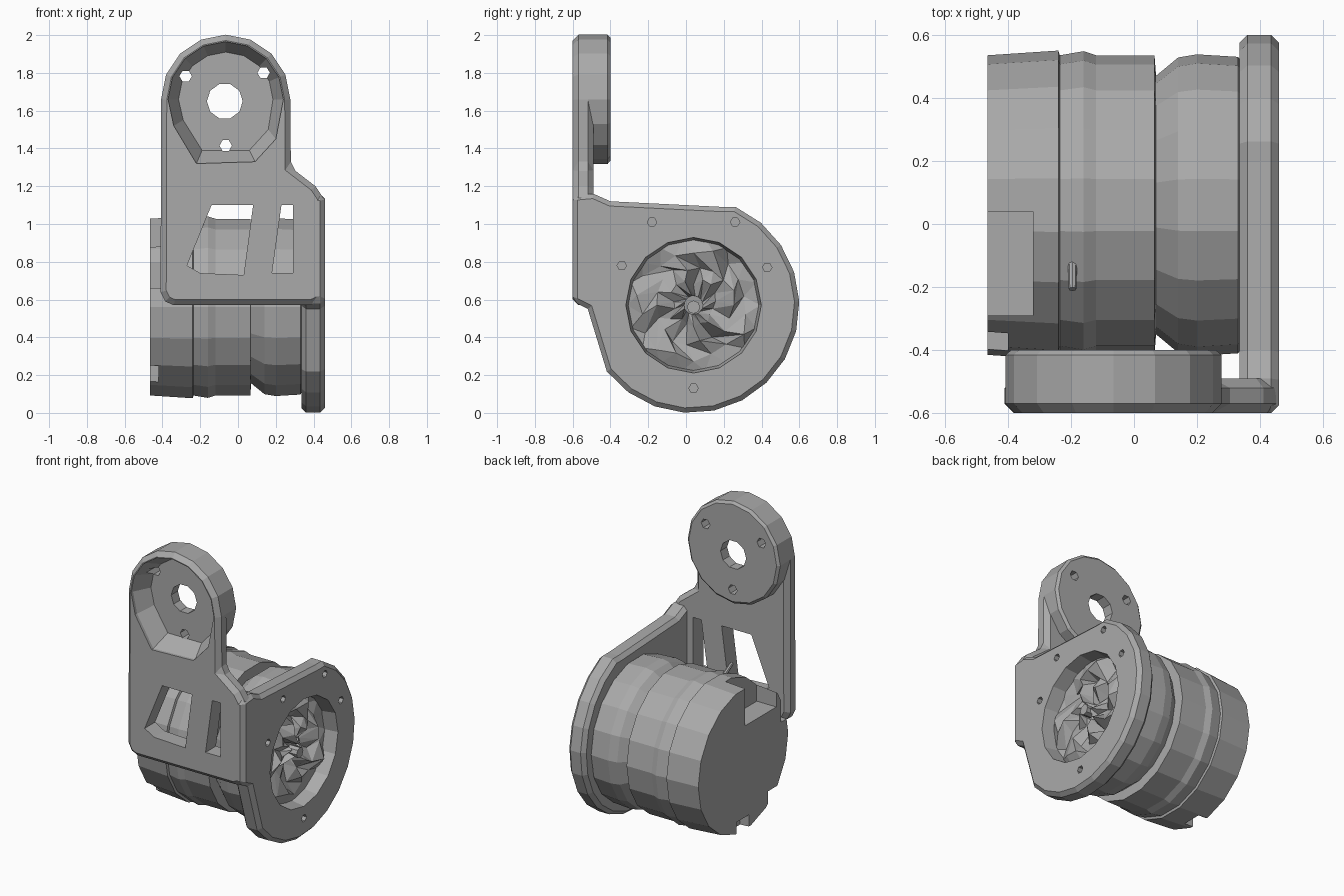
import bpy, bmesh, random
from math import sin, cos, pi, radians
from mathutils import Matrix

random.seed(4)
cube = bpy.data.objects.get("Cube")
if cube:
    bpy.data.objects.remove(cube)

grey = bpy.data.materials.new("mid_grey")
grey.use_nodes = True
grey.diffuse_color = (0.4, 0.4, 0.4, 1)
grey.node_tree.nodes["Principled BSDF"].inputs["Base Color"].default_value = (0.4, 0.4, 0.4, 1)


def finish(name, bm):
    bmesh.ops.recalc_face_normals(bm, faces=bm.faces)
    mesh = bpy.data.meshes.new(name)
    bm.to_mesh(mesh)
    bm.free()
    mesh.materials.append(grey)
    ob = bpy.data.objects.new(name, mesh)
    bpy.context.collection.objects.link(ob)
    return ob


def place(axis, u, v, d):
    return (d, u, v) if axis == "x" else (u, d, v)


def circle(cu, cv, r, n, start=0, end=360):
    full = end - start == 360
    steps = n if full else n - 1
    angles = [radians(start + (end - start) * i / steps) for i in range(n)]
    return [(cu + r * cos(a), cv + r * sin(a)) for a in angles]


def loft(name, axis, rings):
    """Closed solid through outlines, each given as (depth, points)."""
    bm = bmesh.new()
    loops = [[bm.verts.new(place(axis, u, v, d)) for u, v in pts] for d, pts in rings]
    n = len(loops[0])
    for a, b in zip(loops, loops[1:]):
        for i in range(n):
            j = (i + 1) % n
            bm.faces.new((a[i], a[j], b[j], b[i]))
    bm.faces.new(loops[0])
    bm.faces.new(loops[-1])
    return finish(name, bm)


def plate(name, axis, pts, d0, d1, bevel=0):
    ob = loft(name, axis, [(d0, pts), (d1, pts)])
    if bevel:
        mod = ob.modifiers.new("edge", "BEVEL")
        mod.width, mod.segments = bevel, 1
        mod.limit_method, mod.angle_limit = "ANGLE", radians(50)
        apply(ob, mod)
    return ob


def apply(ob, mod):
    bpy.context.view_layer.objects.active = ob
    bpy.ops.object.modifier_apply(modifier=mod.name)


def combine(ob, others, operation="DIFFERENCE"):
    for other in others:
        mod = ob.modifiers.new("bool", "BOOLEAN")
        mod.operation, mod.object, mod.solver = operation, other, "EXACT"
        apply(ob, mod)
        bpy.data.objects.remove(other)


def block(x0, x1, y0, y1, z0, z1):
    return plate("cutter", "x", [(y0, z0), (y1, z0), (y1, z1), (y0, z1)], x0, x1)


# Front plate with its rounded mounting tab
EYE = (-0.065, 1.66)
outline = [(-0.41, 0.64), (-0.385, 0.59), (-0.34, 0.57), (0.39, 0.57), (0.435, 0.59),
           (0.45, 0.64), (0.45, 1.14), (0.41, 1.2), (0.28, 1.3)]
outline += circle(*EYE, 0.342, 9, 0, 180)
front = plate("front_plate", "y", outline, -0.6, -0.49, 0.03)

# Thick round eye at the back of the tab, dished at the front
boss = loft("eye", "y", [(-0.57, circle(*EYE, 0.342, 16)), (-0.415, circle(*EYE, 0.342, 16)),
                         (-0.4, circle(*EYE, 0.325, 16))])
combine(front, [boss], "UNION")

# Dish reaches lower than the eye's centre and narrows towards its floor
mouth = circle(*EYE, 0.305, 9, 0, 180) + [(-0.34, 1.52), (-0.22, 1.32), (0.09, 1.33), (0.2, 1.45)]
floor = circle(EYE[0], EYE[1], 0.25, 9, 0, 180) + [(-0.29, 1.55), (-0.19, 1.39), (0.06, 1.39), (0.16, 1.5)]
dish = loft("dish", "y", [(-0.65, mouth), (-0.58, mouth), (-0.47, floor)])
cutters = [dish, plate("bore", "y", circle(-0.07, 1.65, 0.095, 10), -0.7, -0.3)]
for a in (35, 150, 270):
    u, v = EYE[0] + 0.245 * cos(radians(a)), EYE[1] + 0.245 * sin(radians(a))
    cutters.append(plate("screw_hole", "y", circle(u, v, 0.033, 6), -0.7, -0.3))

# Windows in the front plate
cutters.append(plate("window", "y", [(-0.27, 0.78), (-0.2, 0.74), (0.03, 0.73), (0.08, 1.1), (-0.14, 1.1)],
                     -0.7, -0.3))
cutters.append(plate("window", "y", [(0.18, 0.74), (0.29, 0.74), (0.29, 1.1), (0.23, 1.1)],
                     -0.7, -0.3))
combine(front, cutters)

# Side plate: round cheek with an arm reaching the front plate
CHEEK = (0.03, 0.57)
side = circle(*CHEEK, 0.57, 14, -142, 66)
side += [(0.2, 1.09), (-0.4, 1.12), (-0.49, 1.16), (-0.6, 1.15), (-0.6, 0.59), (-0.52, 0.55)]
cheek = plate("side_plate", "x", side, 0.335, 0.46, 0.025)
ring = (0.04, 0.57)
well = loft("well", "x", [(0.27, circle(*ring, 0.33, 16)), (0.5, circle(*ring, 0.365, 16))])
nicks = [plate("nick", "x", circle(u, v, 0.025, 6), 0.4, 0.6)
         for u, v in ((-0.18, 1.01), (0.26, 1.01), (-0.34, 0.78), (0.43, 0.77), (0.04, 0.13))]
combine(cheek, [well] + nicks)

# Drum built from shallow bands with one narrow groove
AXIS = (0.06, 0.56)
bands = [(-0.465, 0.475), (-0.24, 0.49), (-0.235, 0.475), (-0.16, 0.488), (-0.12, 0.475),
         (0.065, 0.475), (0.07, 0.41), (0.14, 0.468), (0.2, 0.478), (0.33, 0.47), (0.35, 0.44)]
drum = loft("drum", "x", [(x, circle(*AXIS, r, 18)) for x, r in bands])
socket = plate("socket", "x", circle(*ring, 0.34, 16), 0.3, 0.5)
notches = [block(-0.6, -0.32, -0.29, 0.04, 0.78, 1.2),
           block(-0.6, -0.4, -0.5, -0.34, 0.66, 0.8),
           block(-0.6, -0.4, 0.0, 0.13, -0.1, 0.17),
           block(-0.6, -0.42, -0.3, -0.2, 0.1, 0.25)]
combine(drum, [socket] + notches)

# Crumpled winding ring inside the socket
bm = bmesh.new()
rows = []
for k, r in enumerate((0.352, 0.29, 0.21, 0.12, 0.05)):
    row = []
    for i in range(18):
        a = 2 * pi * (i + 0.5 * (k % 2)) / 18
        depth = 0.37 + (random.uniform(-0.05, 0.06) if k else 0)
        rr = r + (random.uniform(-0.025, 0.025) if 0 < k < 4 else 0)
        row.append(bm.verts.new((depth, ring[0] + rr * cos(a), ring[1] + rr * sin(a))))
    rows.append(row)
for a, b in zip(rows, rows[1:]):
    for i in range(18):
        j = (i + 1) % 18
        bm.faces.new((a[i], a[j], b[i]))
        bm.faces.new((a[j], b[j], b[i]))
bm.faces.new(rows[-1])
finish("windings", bm)
plate("shaft_pin", "x", circle(0.04, 0.56, 0.035, 8), 0.3, 0.43)

# Small cable stub on top of the drum
bm = bmesh.new()
bmesh.ops.create_cone(bm, cap_ends=True, segments=8, radius1=0.016, radius2=0.012, depth=0.13,
                      matrix=Matrix.Translation((-0.195, -0.15, 1.0)) @ Matrix.Rotation(radians(60), 4, "X"))
finish("cable_stub", bm)
